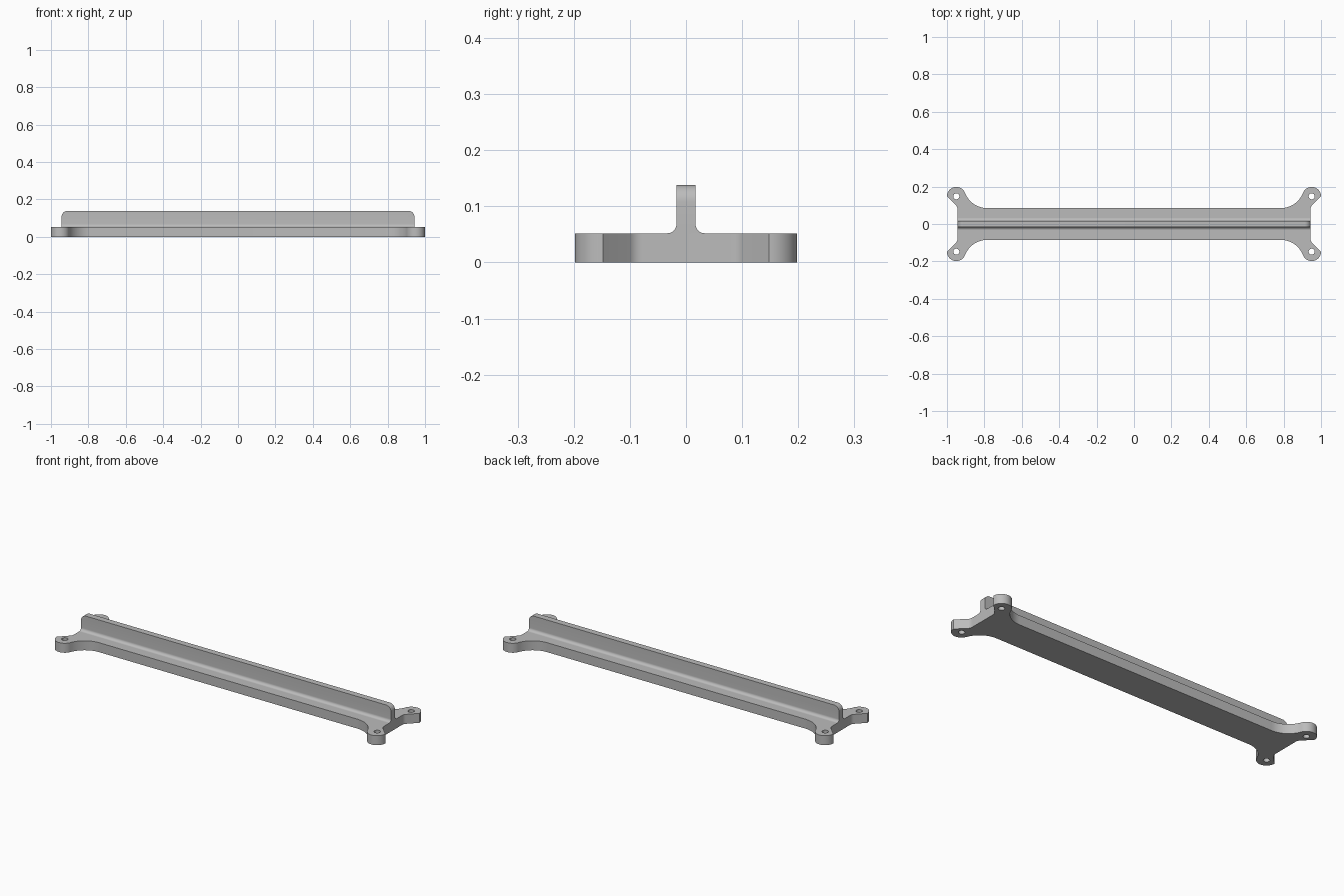
import bpy, bmesh
from math import radians, cos, sin, tan, atan2, degrees, hypot

cube = bpy.data.objects.get("Cube")
if cube:
    bpy.data.objects.remove(cube, do_unlink=True)

PLATE_H, BODY_Y, END_X = 0.052, 0.085, 0.943
EAR_X, EAR_Y, EAR_R, HOLE_R = 0.95, 0.148, 0.05, 0.016
RIB_Y, RIB_TOP, FILLET = 0.017, 0.138, 0.016

grey = bpy.data.materials.new("grey")
grey.use_nodes = True
colour = (0.5, 0.5, 0.5, 1)
grey.diffuse_color = colour
grey.node_tree.nodes["Principled BSDF"].inputs["Base Color"].default_value = colour


def arc(cx, cy, r, start, end, n):
    angles = [radians(start + (end - start) * i / n) for i in range(n + 1)]
    return [(cx + r * cos(a), cy + r * sin(a)) for a in angles]


def finish(bm, obj):
    bmesh.ops.recalc_face_normals(bm, faces=bm.faces)
    bm.to_mesh(obj.data)
    bm.free()
    obj.data.materials.clear()
    obj.data.materials.append(grey)
    bpy.ops.object.select_all(action="DESELECT")
    obj.select_set(True)
    bpy.context.view_layer.objects.active = obj
    bpy.ops.object.shade_smooth_by_angle(angle=radians(30))


# Base plate: one corner outline, mirrored to all four
neck_x = 0.785
dx = EAR_X - neck_x
dy = EAR_Y - BODY_Y
neck_r = (dx * dx + dy * dy - EAR_R ** 2) / (2 * (dy + EAR_R))
neck_y = BODY_Y + neck_r
tangent = degrees(atan2(neck_y - EAR_Y, -dx))
end_r = 0.03
slope_y = EAR_Y - (EAR_X + EAR_R - END_X)
corner = arc(END_X + end_r, slope_y - end_r * tan(radians(22.5)), end_r, 180, 135, 6)
corner += arc(EAR_X, EAR_Y, EAR_R, 0, tangent, 28)
corner += arc(neck_x, neck_y, neck_r, tangent - 180, -90, 16)[1:]

outline = list(corner)
outline += [(-x, y) for x, y in reversed(corner)]
outline += [(-x, -y) for x, y in corner]
outline += [(x, -y) for x, y in reversed(corner)]
loops = [outline]
for sx in (-1, 1):
    for sy in (-1, 1):
        loops.append(arc(sx * EAR_X, sy * EAR_Y, HOLE_R, 0, 360, 32)[:-1])

bm = bmesh.new()
edges = []
for loop in loops:
    verts = [bm.verts.new((x, y, 0)) for x, y in loop]
    edges += [bm.edges.new((v, verts[i - 1])) for i, v in enumerate(verts)]
bmesh.ops.triangle_fill(bm, edges=edges, use_beauty=True, normal=(0, 0, 1))
ret = bmesh.ops.extrude_face_region(bm, geom=bm.faces[:], use_keep_orig=True)
top = [g for g in ret["geom"] if isinstance(g, bmesh.types.BMVert)]
bmesh.ops.translate(bm, verts=top, vec=(0, 0, PLATE_H))
plate = bpy.data.objects.new("base_plate", bpy.data.meshes.new("base_plate"))
bpy.context.collection.objects.link(plate)
finish(bm, plate)

# Upright rib with filleted foot and rounded upper ends
side = arc(RIB_Y + FILLET, PLATE_H + FILLET, FILLET, 270, 180, 10) + [(RIB_Y, RIB_TOP)]
profile = side + [(-y, z) for y, z in reversed(side)]
bm = bmesh.new()
face = bm.faces.new([bm.verts.new((-END_X, y, z)) for y, z in profile])
ret = bmesh.ops.extrude_face_region(bm, geom=[face], use_keep_orig=True)
far = [g for g in ret["geom"] if isinstance(g, bmesh.types.BMVert)]
bmesh.ops.translate(bm, verts=far, vec=(2 * END_X, 0, 0))
ends = [e for e in bm.edges
        if all(v.co.z > RIB_TOP - 0.001 for v in e.verts)
        and abs(e.verts[0].co.x - e.verts[1].co.x) < 0.001]
bmesh.ops.bevel(bm, geom=ends, offset=0.03, offset_type="OFFSET",
                segments=10, profile=0.5, affect="EDGES")
rib = bpy.data.objects.new("rib", bpy.data.meshes.new("rib"))
bpy.context.collection.objects.link(rib)
finish(bm, rib)
